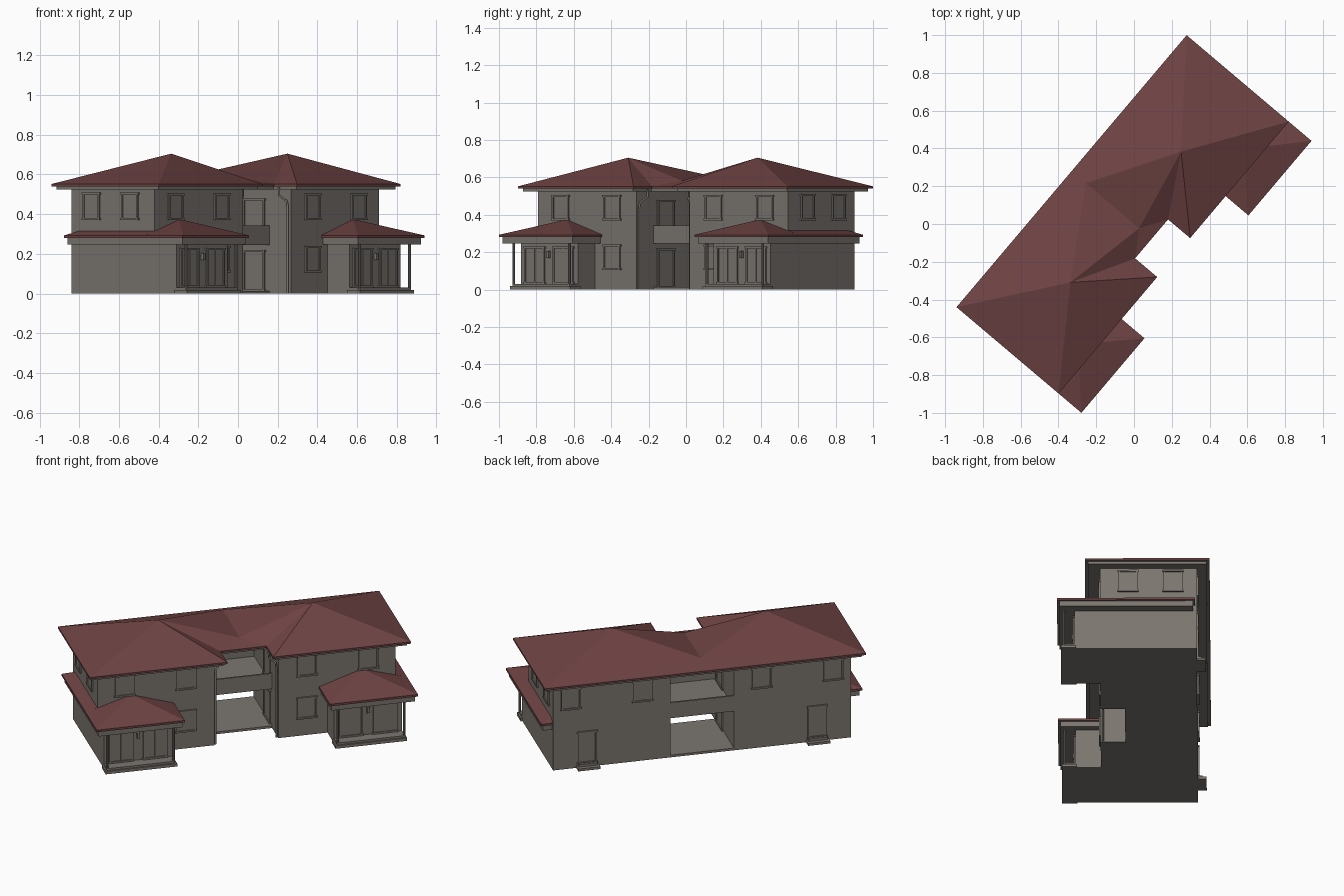
import bpy, bmesh, math
from mathutils import Matrix

if "Cube" in bpy.data.objects:
    bpy.data.objects.remove(bpy.data.objects["Cube"])

# The house is drawn square to its own axes (front = -y), then turned on the plot
TURN = Matrix.Rotation(math.radians(49.76), 4, 'Z')


def material(name, rgb):
    m = bpy.data.materials.new(name)
    m.diffuse_color = (*rgb, 1)
    m.use_nodes = True
    m.node_tree.nodes["Principled BSDF"].inputs["Base Color"].default_value = m.diffuse_color
    return m


WALL = material("taupe wall", (0.2, 0.182, 0.16))
ROOF = material("red roof", (0.158, 0.056, 0.056))


def finish(name, bm, mats, rule=None, local=None):
    bmesh.ops.recalc_face_normals(bm, faces=bm.faces)
    if rule:
        for f in bm.faces:
            f.material_index = rule(f.normal)
    me = bpy.data.meshes.new(name)
    bm.to_mesh(me)
    bm.free()
    for m in mats:
        me.materials.append(m)
    ob = bpy.data.objects.new(name, me)
    bpy.context.collection.objects.link(ob)
    ob.matrix_world = TURN @ (local or Matrix())
    return ob


def add_box(bm, lo, hi):
    size = [abs(b - a) for a, b in zip(lo, hi)]
    mid = [(a + b) / 2 for a, b in zip(lo, hi)]
    bmesh.ops.create_cube(bm, size=1, matrix=Matrix.Translation(mid) @ Matrix.Diagonal((*size, 1)))


def box(name, lo, hi):
    bm = bmesh.new()
    add_box(bm, lo, hi)
    return finish(name, bm, [WALL])


def roof_rule(n):
    return 1 if n.z < -0.5 else 0  # soffits take the wall colour


ROOF_MATS = [ROOF, WALL]


def hull_roof(name, pts):
    bm = bmesh.new()
    for p in pts:
        bm.verts.new(p)
    bmesh.ops.convex_hull(bm, input=bm.verts)
    return finish(name, bm, ROOF_MATS, roof_rule)


def opening(name, x, y, z0, z1, width, facing, leaves=1):
    """Framed window or door; facing = turn about z in degrees, 0 is the front."""
    bm = bmesh.new()
    h, w = z1 - z0, width / 2
    add_box(bm, (-w, -0.003, 0), (w, 0.002, h))
    for s in (-1, 1):
        add_box(bm, (s * w - 0.005, -0.009, 0), (s * w + 0.005, 0, h))
    add_box(bm, (-w - 0.01, -0.01, h - 0.005), (w + 0.01, 0, h + 0.005))
    add_box(bm, (-w - 0.01, -0.01, -0.005), (w + 0.01, 0, 0.005))
    for i in range(1, leaves):
        c = -w + width * i / leaves
        add_box(bm, (c - 0.003, -0.007, 0), (c + 0.003, 0, h))
    m = Matrix.Translation((x, y, z0)) @ Matrix.Rotation(math.radians(facing), 4, 'Z')
    return finish(name, bm, [WALL], None, m)


def prism(bm, outline, z0, z1):
    low = [bm.verts.new((x, y, z0)) for x, y in outline]
    top = [bm.verts.new((x, y, z1)) for x, y in outline]
    bm.faces.new(low)
    for i in range(len(low)):
        j = (i + 1) % len(low)
        bm.faces.new((low[i], low[j], top[j], top[i]))
    return top


def roof_outline(d):
    """Eave line drawn in by d on every side."""
    e, b, f, n, c = 0.943 - d, 0.433 - d, -0.275 + d, 0.135 + d, -0.122 + d
    return [(-e, b), (-e, f), (-n, f), (-n, c), (n, c), (n, f), (e, f), (e, b)]


# Main hip roof: two unequal pyramids joined by a valley
bm = bmesh.new()
top = prism(bm, roof_outline(0), 0.54, 0.552)
left, right = [bm.verts.new((s * 0.453, 0.057, 0.705)) for s in (-1, 1)]
vb = bm.verts.new((0, 0.335, 0.59))
vf = bm.verts.new((0, -0.035, 0.582))
for a, b, apex in ((0, 1, left), (1, 2, left), (2, 3, left), (3, 4, vf),
                   (4, 5, right), (5, 6, right), (6, 7, right)):
    bm.faces.new((top[a], top[b], apex))
for f in ((top[3], vf, left), (top[4], right, vf), (vb, left, vf), (vb, vf, right),
          (top[7], vb, right), (top[0], left, vb), (top[7], top[0], vb)):
    bm.faces.new(f)
finish("main_roof", bm, ROOF_MATS, roof_rule)

# Boxed eave under the main roof
bm = bmesh.new()
bm.faces.new(prism(bm, roof_outline(0.018), 0.524, 0.541))
finish("main_eave_box", bm, [WALL])

# Wings, porches and openings, repeated on both sides
for s, side in ((-1, "left"), (1, "right")):
    box(side + "_wing", (s * 0.187, -0.19, 0), (s * 0.875, 0.36, 0.53))
    box(side + "_porch_room", (s * 0.475, -0.333, 0), (s * 0.875, -0.18, 0.26))

    # Porch roof with skirt along the end wall
    hull_roof(side + "_porch_roof",
              [(s * x, y, z) for x in (0.426, 0.943) for y in (-0.433, -0.185) for z in (0.28, 0.293)]
              + [(s * 0.677, -0.185, 0.375)])
    hull_roof(side + "_skirt_roof",
              [(s * x, y, 0.28) for x in (0.87, 0.943) for y in (-0.19, 0.35)]
              + [(s * 0.943, y, 0.293) for y in (-0.19, 0.35)]
              + [(s * 0.87, -0.19, 0.316), (s * 0.87, 0.31, 0.316), (s * 0.87, 0.35, 0.293)])
    box(side + "_porch_beam", (s * 0.438, -0.42, 0.246), (s * 0.93, -0.185, 0.281))
    box(side + "_skirt_band", (s * 0.87, -0.19, 0.246), (s * 0.93, 0.338, 0.281))

    # Porch floor, posts, glazed doors and lamps
    box(side + "_porch_slab", (s * 0.465, -0.412, 0), (s * 0.885, -0.325, 0.018))
    box(side + "_porch_step", (s * 0.475, -0.403, 0.018), (s * 0.875, -0.32, 0.03))
    for x in (0.482, 0.872):
        bm = bmesh.new()
        bmesh.ops.create_cone(bm, cap_ends=True, segments=10, radius1=0.008, radius2=0.008, depth=0.23,
                              matrix=Matrix.Translation((s * x, -0.395, 0.135)))
        finish(side + "_porch_post", bm, [WALL])
    for x in (0.575, 0.775):
        opening(side + "_porch_door", s * x, -0.333, 0.035, 0.225, 0.13, 0, 2)
    box(side + "_porch_lamp", (s * 0.667, -0.35, 0.17), (s * 0.683, -0.332, 0.205))

    # Front windows
    for x in (0.355, 0.715):
        opening(side + "_front_window", s * x, -0.19, 0.375, 0.5, 0.105, 0)
    opening(side + "_lower_front_window", s * 0.355, -0.19, 0.11, 0.235, 0.105, 0)
    # End windows
    for y in (-0.03, 0.225):
        opening(side + "_end_window", s * 0.875, y, 0.375, 0.505, 0.1, 90 * s)
    # Back windows, back door and its steps
    for x in (0.35, 0.77):
        opening(side + "_back_window", s * x, 0.36, 0.375, 0.5, 0.105, 180)
    opening(side + "_back_door", s * 0.675, 0.36, 0.03, 0.22, 0.1, 180)
    box(side + "_back_step_low", (s * 0.61, 0.36, 0), (s * 0.74, 0.41, 0.015))
    box(side + "_back_step_high", (s * 0.62, 0.36, 0.015), (s * 0.73, 0.385, 0.03))
    # Doors inside the breezeway
    for z in (0.015, 0.275):
        opening(side + "_inner_door", s * 0.187, 0.05, z, z + 0.2, 0.13, -90 * s)

    # Downpipe from the inner eave corner
    cu = bpy.data.curves.new(side + "_downpipe", 'CURVE')
    cu.dimensions = '3D'
    cu.bevel_depth = 0.006
    cu.bevel_resolution = 1
    path = [(0.14, -0.15, 0.535), (0.142, -0.152, 0.495), (0.176, -0.172, 0.465),
            (0.179, -0.176, 0.44), (0.179, -0.176, 0)]
    sp = cu.splines.new('POLY')
    sp.points.add(len(path) - 1)
    for p, (x, y, z) in zip(sp.points, path):
        p.co = (s * x, y, z, 1)
    cu.materials.append(WALL)
    pipe = bpy.data.objects.new(side + "_downpipe", cu)
    bpy.context.collection.objects.link(pipe)
    pipe.matrix_world = TURN

# Open breezeway between the wings: floor, gallery and solid railings
box("breezeway_floor", (-0.19, -0.05, 0), (0.19, 0.36, 0.014))
box("gallery_floor", (-0.19, -0.05, 0.245), (0.19, 0.36, 0.27))
for name, y in (("front_railing", -0.05), ("back_railing", 0.348)):
    box(name, (-0.19, y, 0.262), (0.19, y + 0.012, 0.342))
